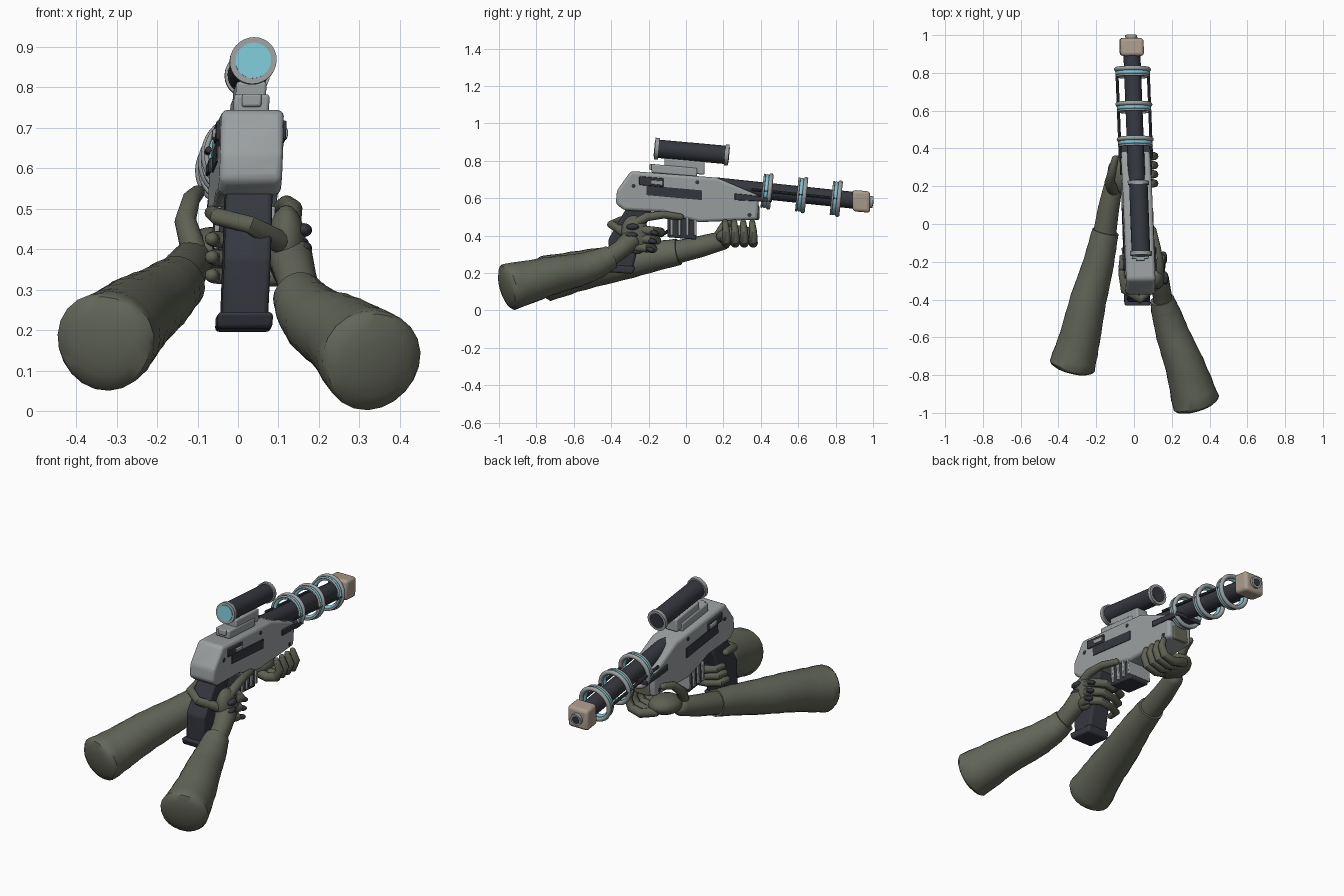
import bpy, bmesh, math
from mathutils import Vector, Matrix

if "Cube" in bpy.data.objects:
    bpy.data.objects.remove(bpy.data.objects["Cube"])


def material(name, rgb):
    m = bpy.data.materials.new(name)
    m.diffuse_color = (*rgb, 1)
    m.use_nodes = True
    m.node_tree.nodes["Principled BSDF"].inputs["Base Color"].default_value = m.diffuse_color
    return m


GREY = material("grey_metal", (0.33, 0.35, 0.355))
DARK = material("dark_metal", (0.036, 0.039, 0.05))
BLUE = material("blue_glow", (0.21, 0.58, 0.68))
TAN = material("tan_muzzle", (0.40, 0.33, 0.26))
OLIVE = material("olive_sleeve", (0.125, 0.135, 0.10))
GLOVE = material("olive_glove", (0.115, 0.12, 0.088))
BROWN = material("brown_block", (0.135, 0.13, 0.095))

# The gun is modelled straight, then given a slight yaw and lean
LEAN = Matrix(((1, -0.034, 0.045, -0.007), (0, 1, 0, 0), (0, 0, 1, 0), (0, 0, 0, 1)))
SLOPE = -0.09


def finish(name, bm, mat, gun=False, bevel=0):
    bmesh.ops.recalc_face_normals(bm, faces=bm.faces)
    me = bpy.data.meshes.new(name)
    bm.to_mesh(me)
    bm.free()
    if gun:
        me.transform(LEAN)
    me.materials.append(mat)
    ob = bpy.data.objects.new(name, me)
    bpy.context.collection.objects.link(ob)
    if bevel:
        mod = ob.modifiers.new("bevel", 'BEVEL')
        mod.width, mod.segments, mod.limit_method = bevel, 3, 'ANGLE'
    return ob


def prism(name, profile, width, mat, bevel=0.0, x=0.0):
    """Side profile of (y, z) points extruded across x."""
    bm = bmesh.new()
    f = bm.faces.new([bm.verts.new((x - width / 2, y, z)) for y, z in profile])
    ext = bmesh.ops.extrude_face_region(bm, geom=[f])
    bmesh.ops.translate(bm, vec=(width, 0, 0),
                        verts=[v for v in ext["geom"] if isinstance(v, bmesh.types.BMVert)])
    return finish(name, bm, mat, True, bevel)


def slab(name, y0, y1, z0, z1, width, mat, bevel=0.0, x=0.0):
    """Box pitched down towards the muzzle."""
    d = SLOPE * (y1 - y0) / 2
    return prism(name, [(y0, z0 - d), (y1, z0 + d), (y1, z1 + d), (y0, z1 - d)], width, mat, bevel, x)


def tube(name, pts, mat, sides=16, caps=(0, 0), gun=False, wobble=0.0, steps=1):
    """Round sections (x, y, z, radius) joined in order, with optional domed ends."""
    src = [(Vector(p[:3]), p[3]) for p in pts]
    secs = []
    for (a, ra), (b, rb) in zip(src, src[1:]):
        secs += [(a.lerp(b, i / steps), ra + (rb - ra) * i / steps) for i in range(steps)]
    secs.append(src[-1])
    n, whole = len(secs), (src[-1][0] - src[0][0]).normalized()
    dirs = []
    for i in range(n):
        t = secs[min(i + 1, n - 1)][0] - secs[max(i - 1, 0)][0]
        dirs.append(t.normalized() if t.length > 1e-6 else whole)
    rings = [(c, r, t) for (c, r), t in zip(secs, dirs)]
    for end, k in enumerate(caps):
        if k:
            c, r, t = rings[-1 if end else 0]
            sign = 1 if end else -1
            dome = [(c + sign * t * r * k * math.sin(a), r * math.cos(a), t)
                    for a in (0.4, 0.8, 1.15, 1.45)]
            rings = rings + dome if end else dome[::-1] + rings
    bm = bmesh.new()
    u = Vector((0, 0, 1)) if abs(rings[0][2].z) < 0.9 else Vector((1, 0, 0))
    loops = []
    for j, (c, r, t) in enumerate(rings):
        u = (u - t * u.dot(t)).normalized()
        v = t.cross(u)
        loop = []
        for i in range(sides):
            a = 2 * math.pi * i / sides
            rr = r * (1 + wobble * math.sin(2 * a + 1.7 * j) * math.cos(0.9 * j + a))
            loop.append(bm.verts.new(c + (u * math.cos(a) + v * math.sin(a)) * rr))
        loops.append(loop)
    for a, b in zip(loops, loops[1:]):
        for i in range(sides):
            k = (i + 1) % sides
            bm.faces.new((a[i], a[k], b[k], b[i]))
    bm.faces.new(loops[0])
    bm.faces.new(loops[-1])
    return finish(name, bm, mat, gun)


def blob(name, centre, size, mat, tilt=0.0):
    bm = bmesh.new()
    bmesh.ops.create_uvsphere(bm, u_segments=16, v_segments=10, radius=1)
    m = Matrix.Translation(centre) @ Matrix.Rotation(tilt, 4, 'X') @ Matrix.Diagonal((*size, 1))
    bmesh.ops.transform(bm, matrix=m, verts=bm.verts)
    return finish(name, bm, mat)


def torus(name, y, z, major, minor, mat):
    bpy.ops.mesh.primitive_torus_add(location=(0, y, z), rotation=(math.radians(-96), 0, 0),
                                     major_radius=major, minor_radius=minor,
                                     major_segments=40, minor_segments=10)
    ob = bpy.context.object
    ob.name = name
    ob.data.transform(LEAN @ ob.matrix_basis)
    ob.matrix_basis = Matrix.Identity(4)
    ob.data.materials.append(mat)


def barrel_z(y):
    return 0.62 - 0.105 * (y - 0.6)


# Receiver with side panels
prism("receiver", [(-0.33, 0.535), (-0.375, 0.57), (-0.37, 0.64), (-0.295, 0.745), (0.165, 0.71),
                   (0.39, 0.615), (0.385, 0.485), (0.07, 0.472), (-0.05, 0.50), (-0.12, 0.525)],
      0.155, GREY, 0.016)
slab("upper_panel", -0.25, -0.12, 0.665, 0.712, 0.173, DARK, 0.004)
slab("long_panel", -0.21, 0.085, 0.603, 0.655, 0.164, DARK)
slab("bolt_handle", -0.19, -0.125, 0.672, 0.695, 0.186, GREY, 0.004)
prism("front_fork", [(0.26, 0.625), (0.46, 0.605), (0.46, 0.58), (0.26, 0.59)], 0.168, DARK, 0.004)
slab("front_block", 0.345, 0.392, 0.485, 0.565, 0.10, BROWN, 0.01)
for y, z in ((-0.28, 0.665), (0.06, 0.685), (0.34, 0.51)):
    tube("body_pin", [(-0.08, y, z, 0.011), (0.08, y, z, 0.011)], DARK, 12, gun=True)

# Magazine housing with ribs
slab("magazine", -0.10, 0.055, 0.385, 0.50, 0.125, DARK, 0.008)
for i in range(4):
    y = -0.085 + 0.042 * i
    slab("magazine_rib", y, y + 0.016, 0.40, 0.505, 0.148, GREY, 0.004)

# Rear grip and its foot
prism("rear_grip", [(-0.32, 0.545), (-0.415, 0.38), (-0.405, 0.22), (-0.285, 0.22),
                    (-0.25, 0.36), (-0.18, 0.545)], 0.115, DARK, 0.012)
prism("grip_foot", [(-0.435, 0.245), (-0.42, 0.205), (-0.285, 0.195), (-0.27, 0.235)],
      0.137, DARK, 0.01)
tube("trigger_guard", [(0, -0.22, 0.42, 0.009), (0, -0.13, 0.40, 0.009), (0, -0.09, 0.43, 0.009)],
     DARK, 8, gun=True)

# Barrel, side rods and coil rings
tube("barrel", [(0, y, barrel_z(y), 0.045) for y in (0.15, 0.90)], DARK, 20, gun=True)
for x in (-0.083, 0.083):
    tube("side_rod", [(x, y, barrel_z(y), 0.008) for y in (0.35, 0.82)], DARK, 8, gun=True)
for y in (0.43, 0.615, 0.80):
    torus("outer_ring", y + 0.018, barrel_z(y + 0.018), 0.086, 0.012, GREY)
    torus("glow_ring", y - 0.002, barrel_z(y), 0.079, 0.012, BLUE)
    torus("rear_ring", y - 0.017, barrel_z(y - 0.017), 0.086, 0.006, GREY)

# Muzzle
slab("muzzle_block", 0.89, 0.985, 0.526, 0.64, 0.125, TAN, 0.017)
tube("muzzle_rim", [(0, 0.97, 0.581, 0.032), (0, 1.0, 0.578, 0.032)], GREY, 18, gun=True)
tube("muzzle_bore", [(0, 0.98, 0.58, 0.021), (0, 1.002, 0.578, 0.021)], DARK, 18, gun=True)

# Scope and mount
slab("scope_mount", -0.115, 0.10, 0.735, 0.805, 0.075, GREY, 0.008)
slab("mount_base", -0.185, 0.06, 0.725, 0.772, 0.088, GREY, 0.008)
slab("mount_latch", -0.195, -0.15, 0.75, 0.782, 0.048, GREY, 0.006)


def scope(name, y0, y1, radius, mat):
    tube(name, [(0, y, 0.848 + SLOPE * (y - 0.03), radius) for y in (y0, y1)], mat, 28, gun=True)


scope("scope_tube", -0.16, 0.22, 0.049, DARK)
scope("scope_rear_rim", -0.167, -0.145, 0.058, GREY)
scope("scope_rear_lens", -0.170, -0.16, 0.044, BLUE)
scope("scope_front_rim", 0.208, 0.228, 0.056, GREY)
scope("scope_front_lens", 0.22, 0.231, 0.042, DARK)

# Right arm: sleeve, wrist, hand
tube("right_sleeve", [(0.33, -0.945, 0.127, 0.127), (0.268, -0.75, 0.178, 0.105),
                      (0.205, -0.58, 0.215, 0.089), (0.168, -0.47, 0.25, 0.077),
                      (0.15, -0.40, 0.285, 0.064)], OLIVE, 22, (0.3, 0), wobble=0.03, steps=4)
tube("right_wrist", [(0.158, -0.43, 0.27, 0.052), (0.145, -0.35, 0.325, 0.05),
                     (0.13, -0.29, 0.38, 0.055)], GLOVE, 16, (0, 0.6))
blob("right_palm", (0.12, -0.27, 0.405), (0.048, 0.075, 0.105), GLOVE, 0.2)
tube("right_index", [(0.13, -0.28, 0.46, 0.026), (0.135, -0.21, 0.50, 0.024),
                     (0.12, -0.12, 0.512, 0.021), (0.10, -0.03, 0.50, 0.018)], GLOVE, 12, (1, 1))
tube("right_thumb", [(0.10, -0.33, 0.42, 0.028), (0.03, -0.40, 0.46, 0.022),
                     (-0.05, -0.35, 0.48, 0.022), (-0.065, -0.26, 0.49, 0.018)], GLOVE, 12, (1, 1))
for i in range(3):
    z = 0.425 - 0.045 * i
    y = -0.02 * i
    tube("right_finger", [(0.13, -0.28 + y, z + 0.01, 0.024), (0.145, -0.18 + y, z, 0.024),
                          (0.085, -0.135 + y, z - 0.005, 0.023), (0.0, -0.15 + y, z - 0.005, 0.021),
                          (-0.06, -0.18 + y, z, 0.02), (-0.065, -0.23 + y, z, 0.017)],
         GLOVE, 12, (1, 1))
    blob("knuckle_pad", (0.163, -0.285 + y / 3, z + 0.022), (0.02, 0.034, 0.017), DARK)
    blob("finger_pad", (0.155, -0.17 + y / 2, z - 0.01), (0.02, 0.026, 0.014), DARK, -0.3)

# Left arm: sleeve, forearm, hand
tube("left_sleeve", [(-0.325, -0.75, 0.172, 0.123), (-0.288, -0.60, 0.205, 0.109),
                     (-0.24, -0.40, 0.245, 0.097), (-0.187, -0.20, 0.282, 0.082),
                     (-0.15, -0.04, 0.313, 0.071)], OLIVE, 22, (0.3, 0), wobble=0.03, steps=4)
tube("left_forearm", [(-0.16, -0.08, 0.305, 0.063), (-0.135, 0.08, 0.342, 0.057),
                      (-0.11, 0.20, 0.375, 0.05)], GLOVE, 18, (0, 0.8))
blob("left_palm", (-0.06, 0.265, 0.402), (0.082, 0.105, 0.052), GLOVE, 0.1)
tube("left_thumb", [(-0.11, 0.18, 0.40, 0.032), (-0.13, 0.22, 0.47, 0.027),
                    (-0.115, 0.28, 0.525, 0.022), (-0.10, 0.345, 0.54, 0.018)], GLOVE, 12, (1, 1))
for i in range(4):
    y = 0.215 + 0.048 * i
    tube("left_finger", [(-0.05, y - 0.01, 0.385, 0.026), (0.03, y, 0.36, 0.025),
                         (0.088, y, 0.375, 0.024), (0.108, y, 0.42, 0.021),
                         (0.093, y - 0.005, 0.465, 0.017)], GLOVE, 12, (1, 1))
    blob("left_fingertip", (0.092, y - 0.005, 0.475), (0.015, 0.014, 0.012), GLOVE)

# Smooth the round parts, keep the hard edges
bpy.ops.object.select_all(action='SELECT')
bpy.context.view_layer.objects.active = bpy.data.objects["receiver"]
bpy.ops.object.shade_smooth_by_angle(angle=math.radians(38))
